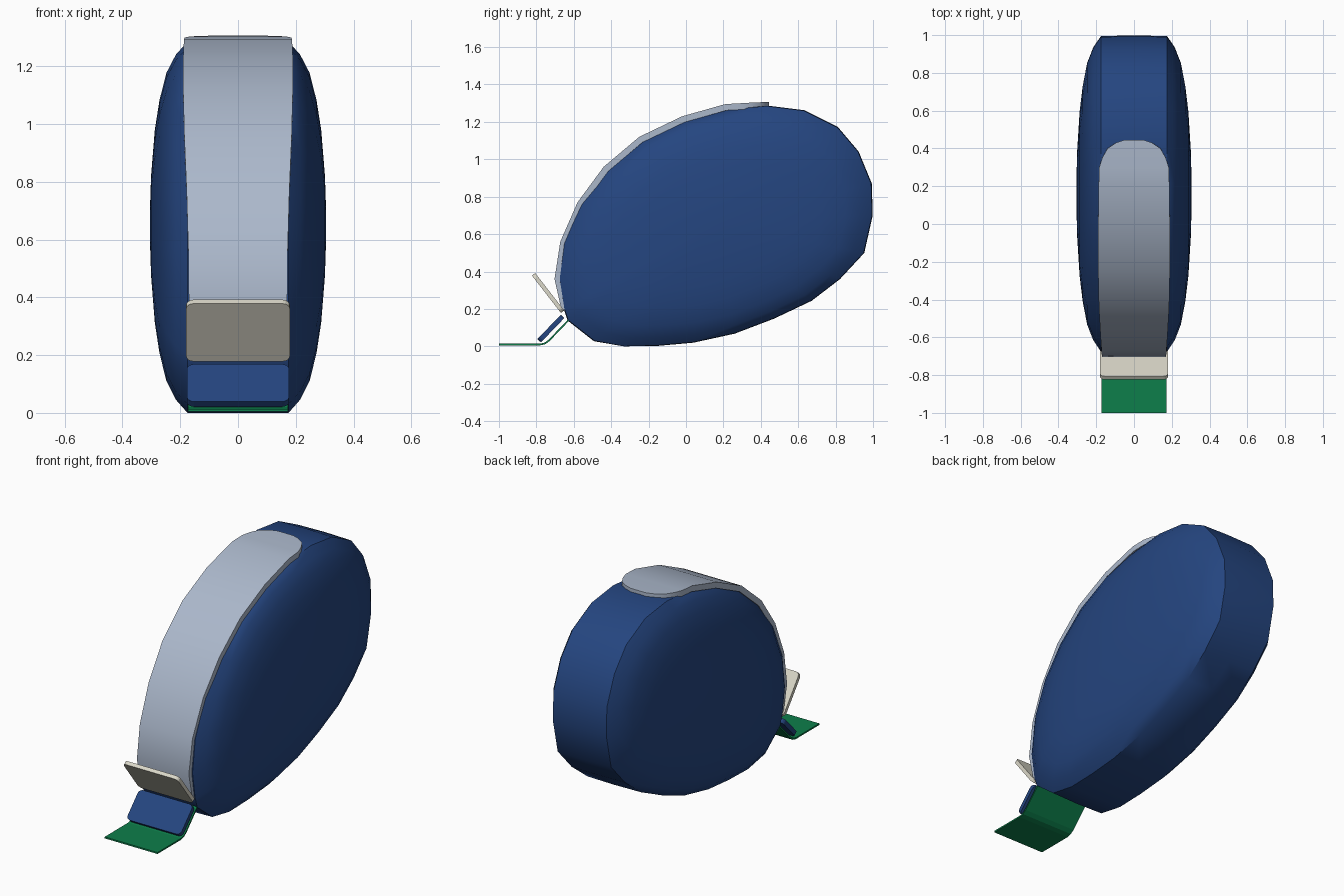
import bpy, bmesh, math
from mathutils import Vector

if "Cube" in bpy.data.objects:
    bpy.data.objects.remove(bpy.data.objects["Cube"])


def material(name, rgb):
    m = bpy.data.materials.new(name)
    m.diffuse_color = (*rgb, 1)
    m.use_nodes = True
    m.node_tree.nodes["Principled BSDF"].inputs["Base Color"].default_value = m.diffuse_color
    return m


BLUE = material("navy_blue", (0.018, 0.060, 0.215))
GREY = material("silver_grey", (0.41, 0.48, 0.60))
CREAM = material("cream", (0.70, 0.68, 0.58))
GREEN = material("tape_green", (0.004, 0.21, 0.07))


def finish(bm, name, mat, smooth=None):
    bmesh.ops.recalc_face_normals(bm, faces=bm.faces)
    me = bpy.data.meshes.new(name)
    bm.to_mesh(me)
    bm.free()
    me.materials.append(mat)
    ob = bpy.data.objects.new(name, me)
    bpy.context.collection.objects.link(ob)
    if smooth:
        bpy.ops.object.select_all(action='DESELECT')
        ob.select_set(True)
        bpy.context.view_layer.objects.active = ob
        bpy.ops.object.shade_smooth_by_angle(angle=math.radians(smooth))
    return ob


def loft(bm, rings):
    """Join closed rings of points and cap both ends."""
    loops = [[bm.verts.new(p) for p in r] for r in rings]
    n = len(loops[0])
    for a, b in zip(loops, loops[1:]):
        for i in range(n):
            bm.faces.new((a[i], a[(i + 1) % n], b[(i + 1) % n], b[i]))
    bm.faces.new(loops[0])
    bm.faces.new(loops[-1])


def strip(name, path, thick, mat, smooth=None):
    """Bent strap: path of (y, z, half width), thickened to the right of travel."""
    rings = []
    for i, (y, z, w) in enumerate(path):
        a, b = path[max(i - 1, 0)], path[min(i + 1, len(path) - 1)]
        d = Vector((b[0] - a[0], b[1] - a[1])).normalized()
        iy, iz = y + d.y * thick, z - d.x * thick
        rings.append([(-w, y, z), (w, y, z), (w, iy, iz), (-w, iy, iz)])
    bm = bmesh.new()
    loft(bm, rings)
    return finish(bm, name, mat, smooth)


def plate(name, low, high, half_w, thick, radius, mat):
    """Rounded rectangle running from low to high in the side plane."""
    low, high = Vector(low), Vector(high)
    d = (high - low).normalized()
    n = Vector((-d.y, d.x)) * thick / 2
    length = (high - low).length
    pts = []
    for k, (cx, cl) in enumerate([(half_w - radius, length - radius), (radius - half_w, length - radius),
                                  (radius - half_w, radius), (half_w - radius, radius)]):
        for j in range(5):
            t = math.pi / 2 * (k + j / 4)
            pts.append((cx + radius * math.cos(t), cl + radius * math.sin(t)))
    rings = []
    for s in (-1, 1):
        rings.append([(x, *(low + d * l + n * s)) for x, l in pts])
    bm = bmesh.new()
    loft(bm, rings)
    return finish(bm, name, mat)


# Egg-shaped body: side outline lofted across x with bulging cheeks
outline = [(-0.63, 0.14), (-0.49, 0.03), (-0.33, 0.0), (-0.15, 0.005), (0.04, 0.022),
           (0.26, 0.07), (0.47, 0.15), (0.67, 0.245), (0.82, 0.36), (0.95, 0.50),
           (0.995, 0.70), (0.99, 0.87), (0.92, 1.04), (0.81, 1.17), (0.63, 1.26),
           (0.43, 1.285), (0.22, 1.265), (0.0, 1.21), (-0.23, 1.10), (-0.42, 0.94),
           (-0.56, 0.76), (-0.65, 0.55), (-0.675, 0.36), (-0.65, 0.20)]
cy, cz = 0.16, 0.65
cheek = [(0.175, 1.0), (0.215, 0.93), (0.248, 0.83), (0.272, 0.68), (0.288, 0.52),
         (0.301, 0.27), (0.305, 0.08)]
sections = [(-x, s) for x, s in reversed(cheek)] + [(0.0, 1.004)] + cheek
body = bmesh.new()
loft(body, [[(x, cy + (y - cy) * s, max(0, cz + (z - cz) * s)) for y, z in outline] for x, s in sections])
finish(body, "body", BLUE, 45)

# Grey band over the front and top, with a rounded end
strip("top_band", [(-0.665, 0.19, 0.17), (-0.703, 0.36, 0.17), (-0.672, 0.56, 0.172),
                   (-0.58, 0.77, 0.178), (-0.44, 0.96, 0.186), (-0.25, 1.12, 0.19),
                   (-0.02, 1.23, 0.19), (0.21, 1.295, 0.187), (0.30, 1.30, 0.184),
                   (0.35, 1.303, 0.168), (0.40, 1.305, 0.14), (0.43, 1.306, 0.095),
                   (0.445, 1.306, 0.05)], 0.034, GREY, 35)

# Flip guard and applicator tip
plate("flip_guard", (-0.660, 0.185), (-0.815, 0.385), 0.18, 0.022, 0.025, CREAM)
plate("applicator_tip", (-0.785, 0.03), (-0.660, 0.16), 0.177, 0.026, 0.025, BLUE)

# Green tape lying flat and rising into the body
strip("tape", [(-1.0, 0.014, 0.173), (-0.78, 0.014, 0.173), (-0.755, 0.02, 0.173),
               (-0.735, 0.035, 0.173), (-0.62, 0.155, 0.173)], 0.009, GREEN)
